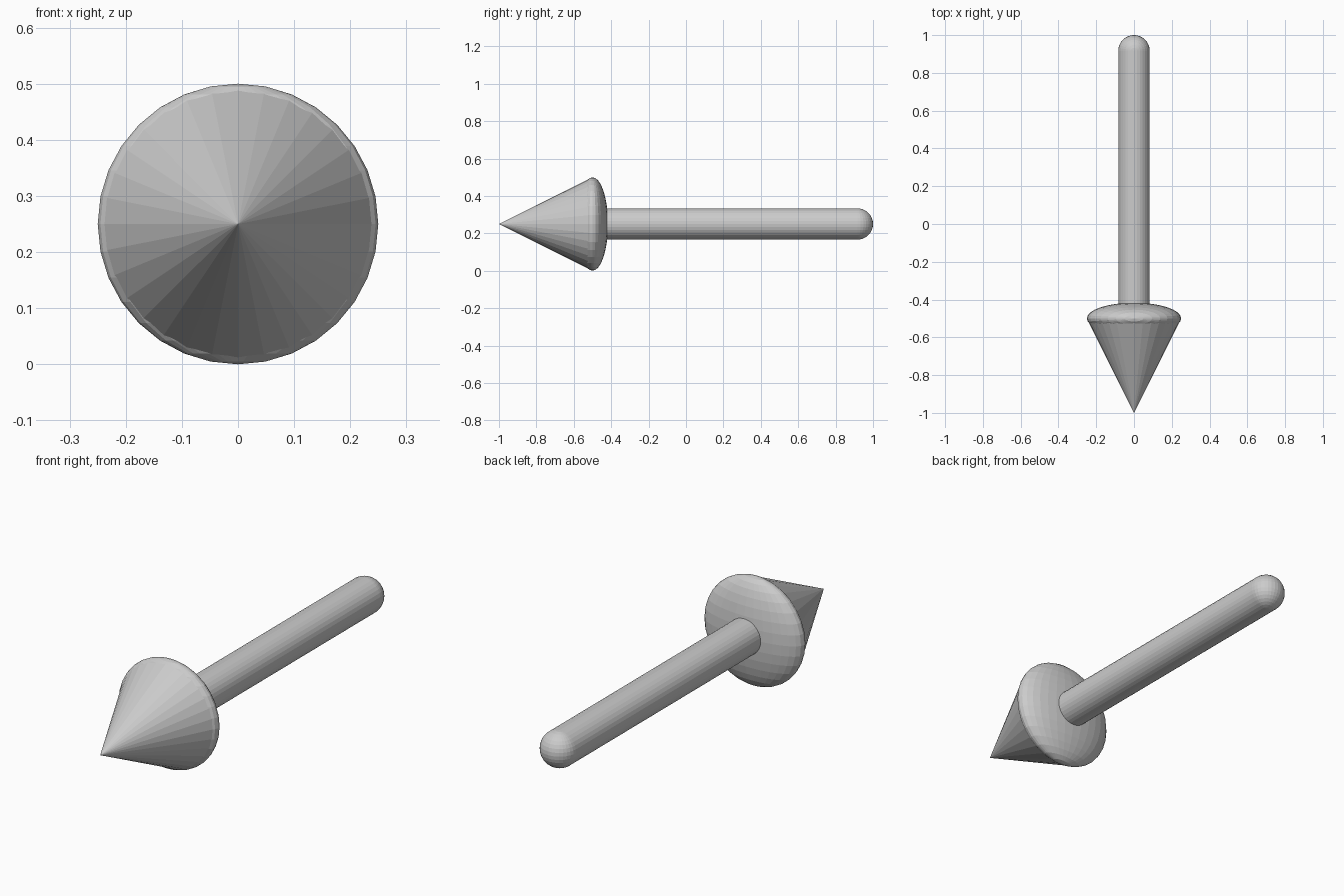
import bpy
from math import radians

if "Cube" in bpy.data.objects:
    bpy.data.objects.remove(bpy.data.objects["Cube"])

SIDES = 32
HEIGHT = 0.25       # axis height of the whole arrow
HEAD_R = 0.25
SHAFT_R = 1 / 12
BASE_Y = -0.5       # where the point meets the domed back


def ball(name, y, scale):
    bpy.ops.mesh.primitive_uv_sphere_add(segments=SIDES, ring_count=16, radius=1,
                                         location=(0, y, HEIGHT))
    ob = bpy.context.object
    ob.name = name
    ob.scale = scale
    return ob


# Pointed head, tip toward the front
bpy.ops.mesh.primitive_cone_add(vertices=SIDES, radius1=HEAD_R, radius2=0, depth=0.5,
                                location=(0, BASE_Y - 0.25, HEIGHT),
                                rotation=(radians(90), 0, 0))
bpy.context.object.name = "arrow_point"

# Flattened ball that rounds off the back of the head
ball("arrow_head_dome", BASE_Y, (HEAD_R, SHAFT_R, HEAD_R))

# Shaft with a round end
end_y = 1 - SHAFT_R
bpy.ops.mesh.primitive_cylinder_add(vertices=SIDES, radius=SHAFT_R, depth=end_y - BASE_Y,
                                    location=(0, (end_y + BASE_Y) / 2, HEIGHT),
                                    rotation=(radians(90), 0, 0))
bpy.context.object.name = "shaft"
ball("shaft_end", end_y, (SHAFT_R,) * 3)
